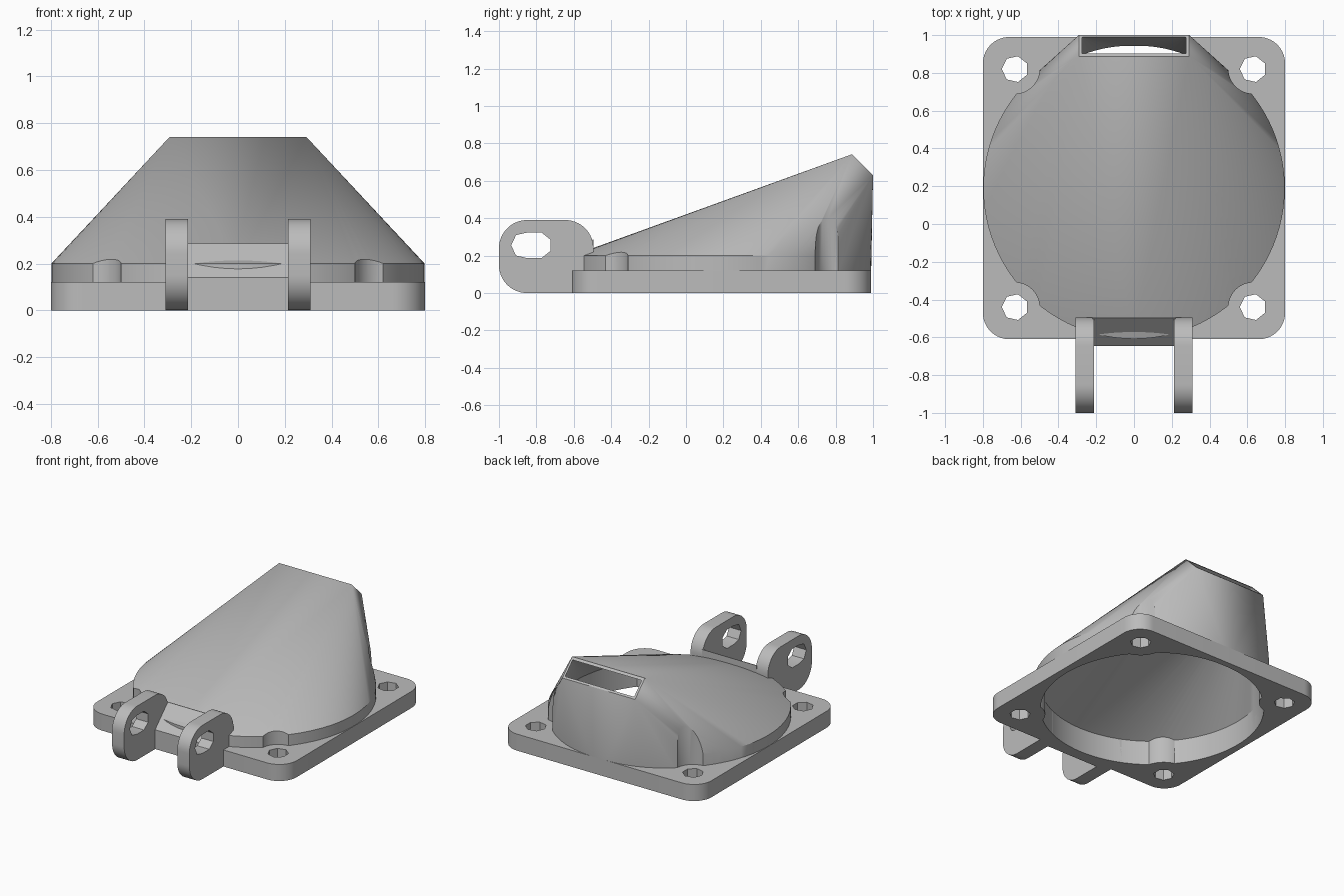
import bpy
import bmesh
from math import cos, sin, pi, radians
from mathutils import Vector

if "Cube" in bpy.data.objects:
    bpy.data.objects.remove(bpy.data.objects["Cube"], do_unlink=True)

grey = bpy.data.materials.new("grey plastic")
grey.use_nodes = True
grey.diffuse_color = (0.5, 0.5, 0.5, 1)
grey.node_tree.nodes["Principled BSDF"].inputs["Base Color"].default_value = grey.diffuse_color

CY = 0.19            # centre of the flange and hood in y
HOLE = 0.63          # screw offset from that centre
SCREWS = [(sx * HOLE, CY + sy * HOLE) for sx in (-1, 1) for sy in (-1, 1)]


def finish(name, bm):
    bmesh.ops.recalc_face_normals(bm, faces=bm.faces[:])
    mesh = bpy.data.meshes.new(name)
    bm.to_mesh(mesh)
    bm.free()
    mesh.materials.append(grey)
    obj = bpy.data.objects.new(name, mesh)
    bpy.context.collection.objects.link(obj)
    return obj


def arc(cx, cy, r, start=0, sweep=360, n=96):
    """Points on an arc; a full circle leaves out the repeated end point."""
    steps = n if sweep == 360 else n - 1
    angles = [radians(start + sweep * i / steps) for i in range(n)]
    return [(cx + r * cos(a), cy + r * sin(a)) for a in angles]


def prism(name, outline, lo, hi, axis="z"):
    """Extrude a 2D outline along z, or a (y, z) outline along x."""
    bm = bmesh.new()
    place = (lambda u, v: (u, v, lo)) if axis == "z" else (lambda u, v: (lo, u, v))
    face = bm.faces.new([bm.verts.new(place(u, v)) for u, v in outline])
    new = bmesh.ops.extrude_face_region(bm, geom=[face])["geom"]
    step = Vector((0, 0, hi - lo)) if axis == "z" else Vector((hi - lo, 0, 0))
    bmesh.ops.translate(bm, vec=step, verts=[g for g in new if isinstance(g, bmesh.types.BMVert)])
    return finish(name, bm)


def hull(name, points):
    bm = bmesh.new()
    for p in points:
        bm.verts.new(p)
    res = bmesh.ops.convex_hull(bm, input=bm.verts[:])
    loose = {g for g in res["geom_interior"] + res["geom_unused"] if isinstance(g, bmesh.types.BMVert)}
    bmesh.ops.delete(bm, geom=list(loose), context="VERTS")
    bmesh.ops.dissolve_limit(bm, angle_limit=0.002, verts=bm.verts[:], edges=bm.edges[:])
    return finish(name, bm)


def funnel(name, r, z0, z1, half, mouth):
    """Round base blended into a slanted rectangular mouth."""
    ring = [(x, y, z) for z in (z0, z1) for x, y in arc(0, CY, r)]
    return hull(name, ring + [(s * half, y, z) for s in (-1, 1) for y, z in mouth])


def cut(obj, cutters):
    for c in cutters:
        c.hide_render = True
        mod = obj.modifiers.new("cut", "BOOLEAN")
        mod.operation, mod.solver, mod.object = "DIFFERENCE", "EXACT", c
        bpy.context.view_layer.objects.active = obj
        bpy.ops.object.modifier_apply(modifier=mod.name)


def screw_posts(name, r, z0, z1, n):
    return [prism(name, arc(x, y, r, start=180, n=n), z0, z1) for x, y in SCREWS]


# Cavity cutter, notched so that walls remain around the screw recesses
cavity = funnel("cavity_cutter", 0.75, -0.05, 0.18, 0.272, [(0.91, 0.73), (0.99, 0.65)])
bosses = screw_posts("boss_cutter", 0.17, -0.2, 1, 48)
cut(cavity, bosses)

# Square flange with rounded corners and four screw holes
R = 0.14
E = 0.8 - R
corners = [(E, E, 0), (-E, E, 90), (-E, -E, 180), (E, -E, 270)]
outline = [p for x, y, a in corners for p in arc(x, CY + y, R, a, 90, 14)]
flange = prism("flange", outline, 0, 0.12)
holes = screw_posts("hole_cutter", 0.07, -0.1, 0.3, 7)
cut(flange, holes + [cavity])

# Hood with recesses for the screw heads
hood = funnel("hood", 0.798, 0.02, 0.2, 0.292, [(0.888, 0.742), (1.0, 0.63)])
recesses = screw_posts("recess_cutter", 0.13, 0.1, 1.2, 48)
cut(hood, recesses + [cavity])

# Hinge lugs with slotted eyes
C = 0.15
lug_outline = (arc(-1 + C, C, C, 270, -90, 14) + arc(-1 + C, 0.39 - C, C, 180, -90, 14)
               + arc(-0.495 - C, 0.39 - C, C, 90, -90, 14) + [(-0.495, 0)])
left_end, right_end = (arc(y, 0.255, 0.07, start=180, n=7) for y in (-0.865, -0.788))
slot_outline = left_end[:3] + right_end[2:6] + left_end[5:]
slot = prism("slot_cutter", slot_outline, -0.5, 0.5, "x")
lugs = []
for side, lo in (("left", 0.213), ("right", -0.31)):
    lug = prism(side + "_hinge_lug", lug_outline, lo, lo + 0.097, "x")
    cut(lug, [slot, cavity])
    lugs.append(lug)

# Sloped block joining the lugs
block = prism("hinge_block", [(-0.645, 0), (-0.645, 0.14), (-0.5, 0.285), (-0.495, 0.285), (-0.495, 0)],
              -0.22, 0.22, "x")
cut(block, [cavity])

# Remove the cutters and shade the curved walls smooth
for c in bosses + holes + recesses + [slot, cavity]:
    bpy.data.objects.remove(c, do_unlink=True)
bpy.ops.object.select_all(action="DESELECT")
for obj in [flange, hood, block] + lugs:
    obj.select_set(True)
bpy.context.view_layer.objects.active = hood
bpy.ops.object.shade_smooth_by_angle(angle=radians(30))
